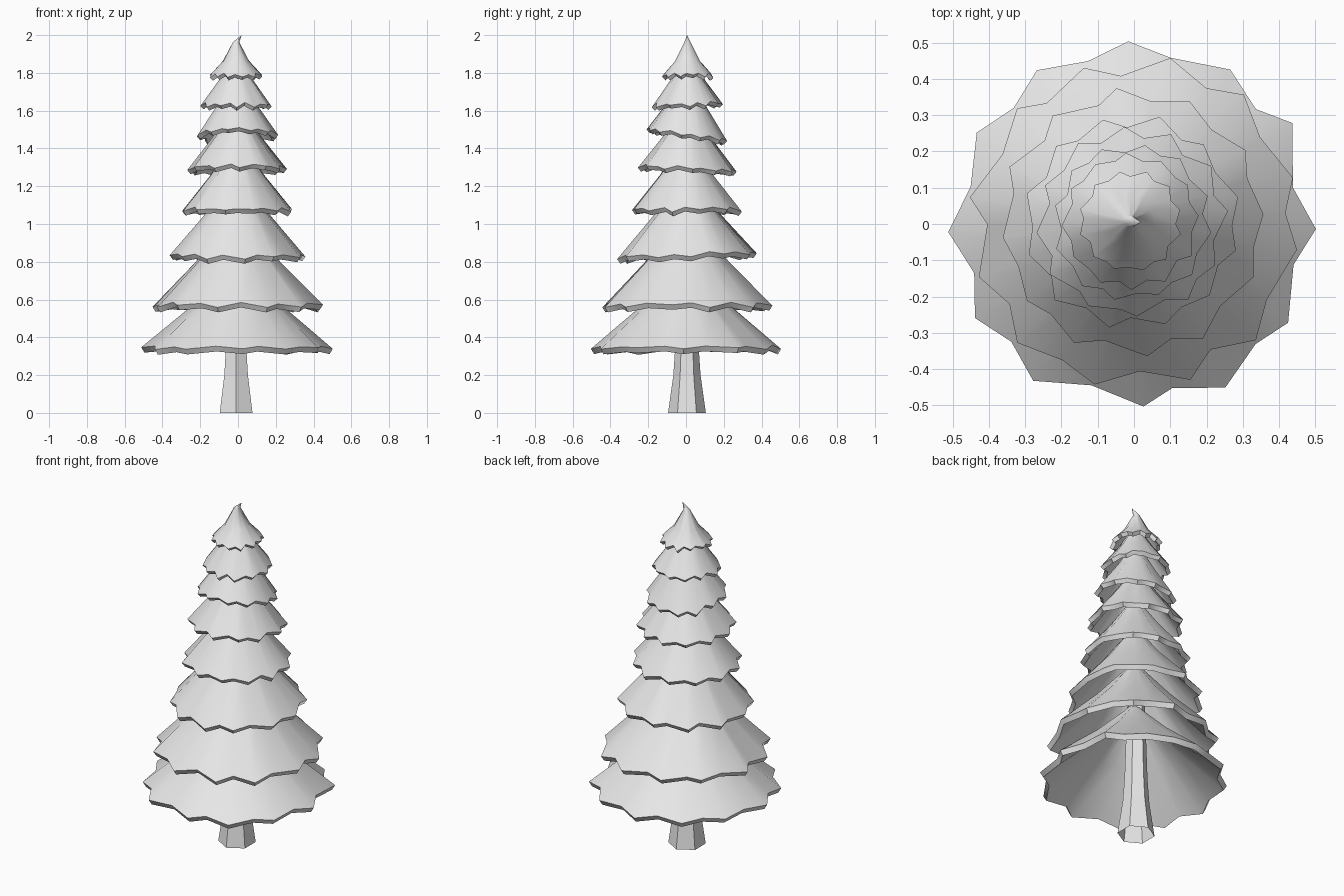
import bpy, bmesh, math, random
from mathutils import Vector

cube = bpy.data.objects.get("Cube")
if cube:
    bpy.data.objects.remove(cube, do_unlink=True)
random.seed(4)

grey = bpy.data.materials.new("light_grey")
grey.use_nodes = True
grey.diffuse_color = (0.8, 0.8, 0.8, 1)
grey.node_tree.nodes["Principled BSDF"].inputs["Base Color"].default_value = (0.8, 0.8, 0.8, 1)


def loft(name, rings, tip):
    """Skin a list of point rings and close the last one to a tip."""
    bm = bmesh.new()
    loops = [[bm.verts.new(p) for p in ring] for ring in rings]
    n = len(loops[0])
    for a, b in zip(loops, loops[1:]):
        for i in range(n):
            j = (i + 1) % n
            bm.faces.new((a[i], a[j], b[j], b[i]))
    t = bm.verts.new(tip)
    for i in range(n):
        bm.faces.new((loops[-1][i], loops[-1][(i + 1) % n], t))
    mesh = bpy.data.meshes.new(name)
    bm.to_mesh(mesh)
    bm.free()
    mesh.materials.append(grey)
    obj = bpy.data.objects.new(name, mesh)
    bpy.context.collection.objects.link(obj)
    return obj


def branch_tier(index, radius, z, height, offset, tilt):
    """Hollow skirt of twelve points: inner top, inner rim, outer rim, outer top."""
    tips = 12
    up = index / 7
    center = Vector((-0.01 * up, 0.008 * up, 0))
    rim = []
    for i in range(tips * 2):
        tip = i % 2 == 0
        a = math.radians(offset + i * 180 / tips + random.uniform(-3, 3))
        r = radius * (random.uniform(0.97, 1.015) if tip else random.uniform(0.87, 0.92))
        dz = random.uniform(-0.012, 0.004) if tip else random.uniform(0.004, 0.016)
        rim.append((a, r, dz + tilt * r * math.sin(a)))

    def ring(scale, dr, lift, wave):
        return [center + Vector((math.cos(a) * (r * scale - dr),
                                 math.sin(a) * (r * scale - dr),
                                 z + lift + dz * wave)) for a, r, dz in rim]

    thick = 0.028 - 0.012 * up
    mid = 0.36 if index == 7 else 0.44
    rings = [ring(0.12, 0, height * 0.76, 0),
             ring(0.5, 0.012, height * mid - thick, 0.4),
             ring(1, 0.017, -thick, 1),
             ring(1, 0, 0, 1),
             ring(0.5, 0, height * mid, 0.4),
             ring(0.12, 0, height * 0.83, 0)]
    tier = loft(f"branch_tier_{index + 1}", rings, (0.02 * up, 0.005 * up, z + height))
    bpy.ops.object.select_all(action="DESELECT")
    bpy.context.view_layer.objects.active = tier
    tier.select_set(True)
    bpy.ops.object.shade_smooth_by_angle(angle=math.radians(55))


# Branch tiers, from the ground up: radius, rim height, skirt height, turn, tilt
tiers = [(0.515, 0.345, 0.48, 0, 0), (0.462, 0.57, 0.52, 18, 0),
         (0.37, 0.835, 0.47, 4, 0.03), (0.3, 1.075, 0.41, 16, 0),
         (0.265, 1.29, 0.38, 5, -0.06), (0.22, 1.468, 0.36, 20, -0.14),
         (0.19, 1.632, 0.29, 2, 0.02), (0.142, 1.785, 0.215, 14, 0)]
for index, tier in enumerate(tiers):
    branch_tier(index, *tier)

# Six-sided flared trunk, open underneath
trunk_rings = [[(-0.01 + r * math.sin(k * math.pi / 3), 0.005 - r * math.cos(k * math.pi / 3), z)
                for k in range(6)]
               for z, r in [(0, 0.1), (0.2, 0.072), (0.35, 0.062), (0.9, 0.045)]]
loft("trunk", trunk_rings, (0, 0, 1.85))
